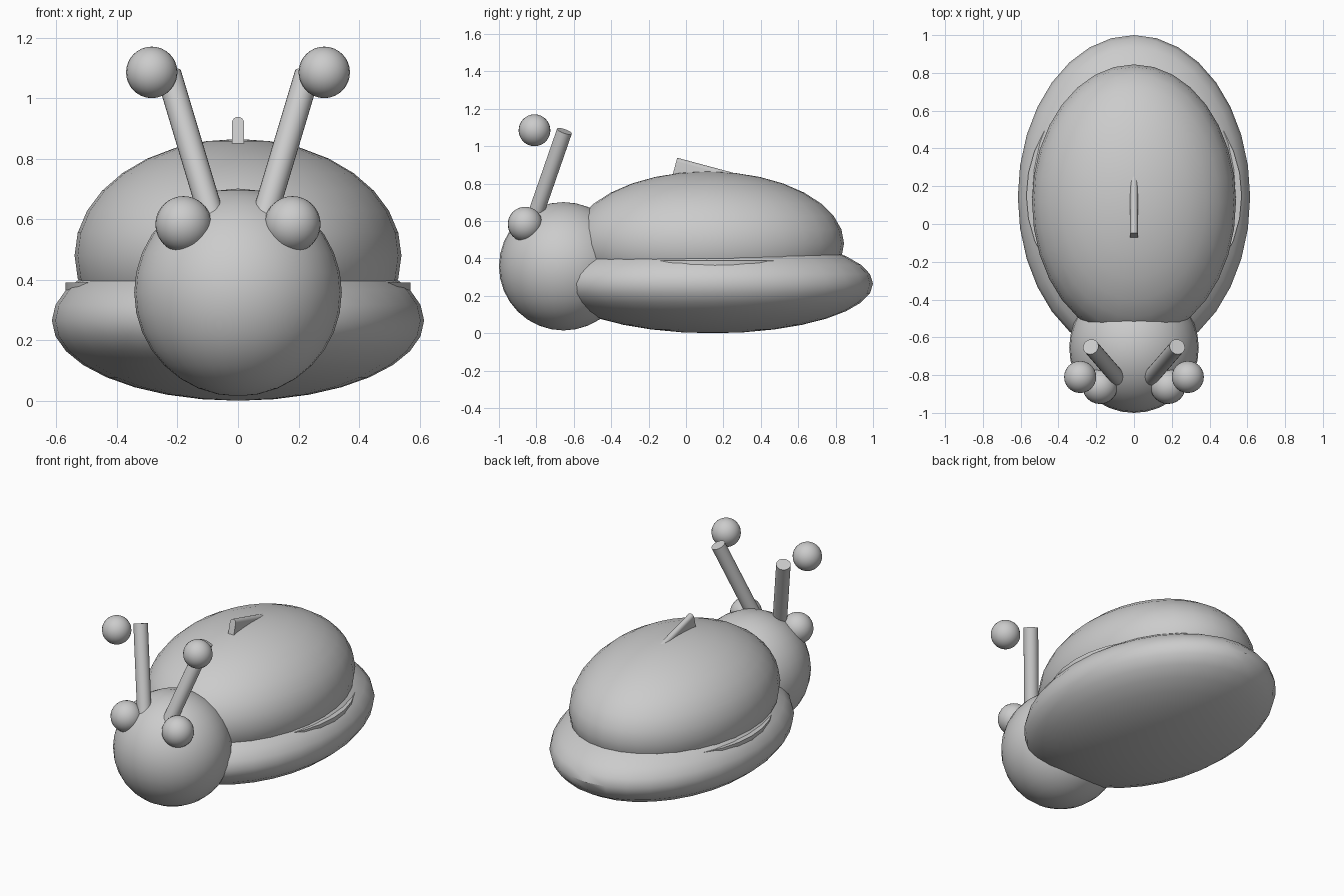
import bpy, math
from mathutils import Vector, Matrix

if "Cube" in bpy.data.objects:
    bpy.data.objects.remove(bpy.data.objects["Cube"])

grey = bpy.data.materials.new("plain grey")
grey.diffuse_color = (0.6, 0.6, 0.6, 1)
grey.use_nodes = True
grey.node_tree.nodes["Principled BSDF"].inputs["Base Color"].default_value = grey.diffuse_color


def finish(name):
    ob = bpy.context.object
    ob.name = name
    ob.data.materials.append(grey)
    bpy.ops.object.transform_apply(location=False, rotation=False, scale=True)
    bpy.ops.object.shade_smooth_by_angle(angle=math.radians(35))
    return ob


def ellipsoid(name, centre, radii, segments=32, rings=16):
    bpy.ops.mesh.primitive_uv_sphere_add(segments=segments, ring_count=rings,
                                         radius=1, location=centre)
    bpy.context.object.scale = radii
    return finish(name)


def rod(name, start, end, radius):
    a, b = Vector(start), Vector(end)
    bpy.ops.mesh.primitive_cylinder_add(vertices=24, radius=radius,
                                        depth=(b - a).length, location=(a + b) / 2)
    bpy.context.object.rotation_euler = (b - a).to_track_quat('Z', 'Y').to_euler()
    return finish(name)


# Body, shell and head
ellipsoid("body", (0, 0.143, 0.265), (0.615, 0.857, 0.265))
ellipsoid("shell", (0, 0.115, 0.48), (0.54, 0.73, 0.385))
ellipsoid("head", (0, -0.655, 0.358), (0.343, 0.345, 0.343))

# Flat rim disc between body and shell, showing only at the sides
bpy.ops.mesh.primitive_cylinder_add(vertices=32, radius=1, depth=0.06,
                                    location=(0, 0.15, 0.36))
bpy.context.object.scale = (0.57, 0.62, 1)
finish("shell_rim")

# Eyes, feeler stalks and floating feeler tips
for side, s in (("left", 1), ("right", -1)):
    ellipsoid(side + "_eye", (s * 0.18, -0.86, 0.583), (0.093,) * 3, 24, 16)
    rod(side + "_stalk", (s * 0.07, -0.834, 0.55), (s * 0.229, -0.65, 1.08), 0.042)
    ellipsoid(side + "_feeler_tip", (s * 0.285, -0.81, 1.085), (0.085,) * 3, 24, 16)

# Round-topped fin on the shell, tilted down toward the back
r, low, length = 0.02, -0.11, 0.36
profile = [(-r, low)] + [(-r * math.cos(a), r * math.sin(a) - r)
                         for a in (i * math.pi / 8 for i in range(9))] + [(r, low)]
n = len(profile)
verts = [(x, y, z) for y in (0, length) for x, z in profile]
faces = [tuple(range(n)), tuple(range(2 * n - 1, n - 1, -1))]
faces += [(i, i + n, (i + 1) % n + n, (i + 1) % n) for i in range(n)]
mesh = bpy.data.meshes.new("shell_fin")
mesh.from_pydata(verts, [], faces)
mesh.transform(Matrix.Translation((0, -0.047, 0.938))
               @ Matrix.Rotation(math.radians(-15), 4, 'X'))
fin = bpy.data.objects.new("shell_fin", mesh)
bpy.context.collection.objects.link(fin)
bpy.ops.object.select_all(action='DESELECT')
fin.select_set(True)
bpy.context.view_layer.objects.active = fin
bpy.ops.object.mode_set(mode='EDIT')
bpy.ops.mesh.select_all(action='SELECT')
bpy.ops.mesh.normals_make_consistent(inside=False)
bpy.ops.object.mode_set(mode='OBJECT')
finish("shell_fin")
